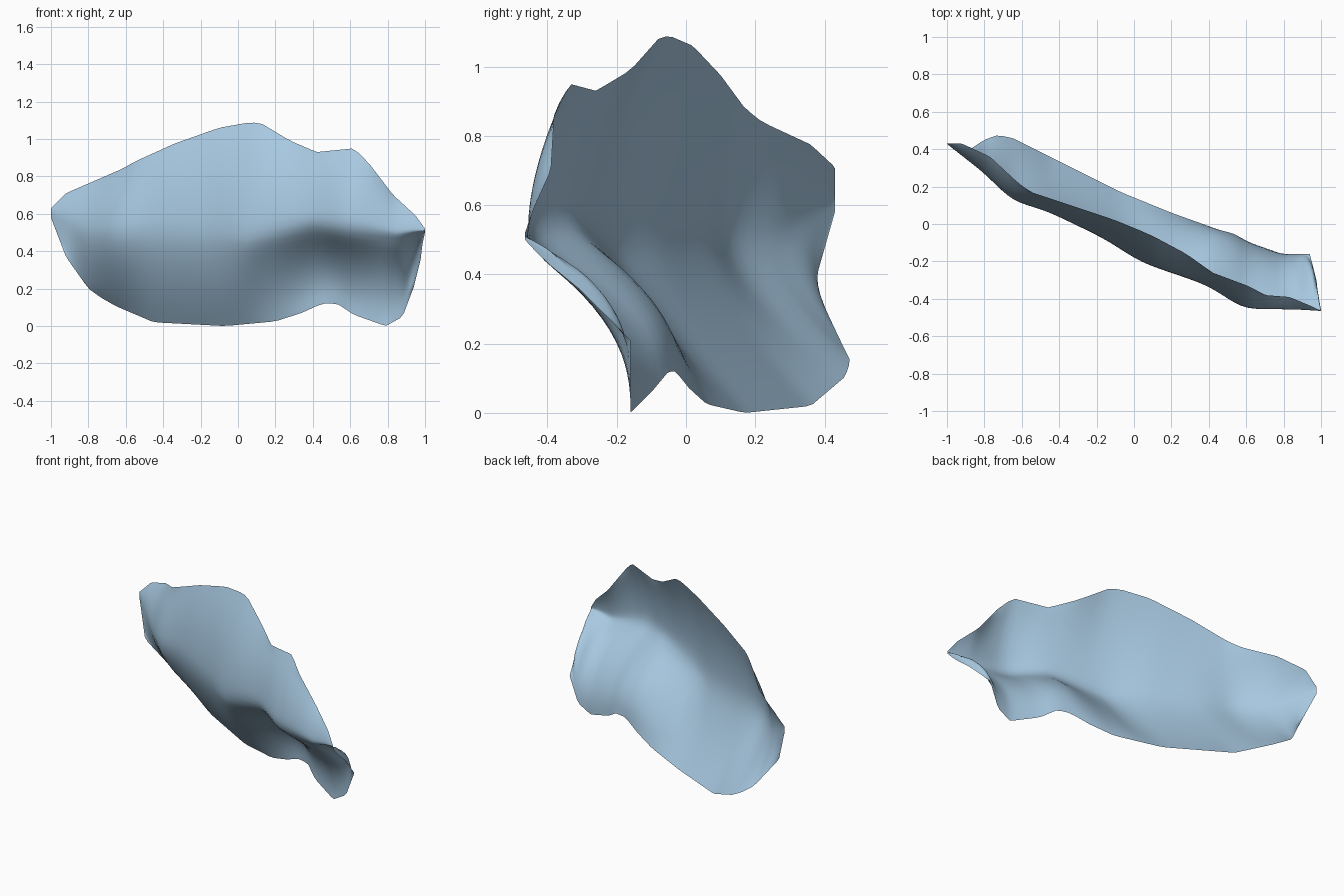
import bpy, bmesh, math

cube = bpy.data.objects.get("Cube")
if cube:
    bpy.data.objects.remove(cube, do_unlink=True)

COLUMNS, ROWS = 72, 14

# Rails running from the left tip to the right tip, each point is (x, y, z)
top_rail = [(-1, .43, .63), (-.92, .43, .71), (-.77, .36, .775), (-.62, .22, .84),
            (-.55, .17, .88), (-.34, .1, .975), (-.1, .02, 1.06), (.07, -.05, 1.09),
            (.13, -.08, 1.08), (.28, -.16, .99), (.42, -.26, .93), (.62, -.335, .95),
            (.7, -.38, .87), (.83, -.39, .7), (.95, -.44, .59), (1, -.465, .52)]
ridge_rail = [(-1, .43, .6), (-.8, .27, .5), (-.65, .12, .5), (-.47, .07, .52),
              (-.14, -.09, .5), (.03, -.21, .46), (.4, -.335, .53), (.58, -.46, .5),
              (.85, -.46, .47), (1, -.465, .51)]
bottom_rail = [(-1, .43, .58), (-.92, .37, .37), (-.8, .45, .2), (-.73, .475, .15),
               (-.65, .46, .105), (-.45, .36, .02), (-.07, .17, 0), (.2, .06, .025),
               (.34, .01, .07), (.45, -.03, .12), (.53, -.05, .12), (.62, -.1, .06),
               (.79, -.16, 0), (.88, -.16, .05), (.94, -.16, .21), (.98, -.32, .37),
               (.986, -.41, .44), (1, -.465, .5)]


def lerp(a, b, t):
    return a + (b - a) * t


def sample(rail, x):
    """Return y and z of the rail at the given x."""
    for a, b in zip(rail, rail[1:]):
        if x <= b[0]:
            t = (x - a[0]) / (b[0] - a[0])
            return lerp(a[1], b[1], t), lerp(a[2], b[2], t)
    return rail[-1][1:]


def section(x):
    """Cross-section: rounded brow, then an arc on one half and a shelf on the other."""
    (yt, zt), (yr, zr), (yb, zb) = (sample(r, x) for r in (top_rail, ridge_rail, bottom_rail))
    shelf = min(1, max(0, (x + .1) / .5))
    points = []
    for i in range(ROWS + 1):
        s = i / ROWS
        points.append((x, lerp(yt, yr, 1 - (1 - s) ** 2), lerp(zt, zr, s)))
    for i in range(1, ROWS + 1):
        s = i / ROWS
        depth = lerp(s ** 1.5, 1 - (1 - s) ** 2.3, shelf)
        points.append((x, lerp(yr, yb, depth), lerp(zr, zb, s)))
    return points


# Bent sheet lofted across the rails, with closer columns near both tips
bm = bmesh.new()
grid = []
for c in range(COLUMNS + 1):
    x = -math.cos(math.pi * c / COLUMNS)
    grid.append([bm.verts.new(p) for p in section(x)])
for left, right in zip(grid, grid[1:]):
    for j in range(len(left) - 1):
        bm.faces.new((left[j], left[j + 1], right[j + 1], right[j]))

# Soften the interior while the outline stays put
inner = [v for v in bm.verts if not v.is_boundary]
for _ in range(8):
    bmesh.ops.smooth_vert(bm, verts=inner, factor=0.5, use_axis_y=True)

for face in bm.faces:
    face.smooth = True
mesh = bpy.data.meshes.new("curved_shell")
bm.to_mesh(mesh)
bm.free()
shell = bpy.data.objects.new("curved_shell", mesh)
bpy.context.collection.objects.link(shell)

# Pale blue material
blue = bpy.data.materials.new("pale_blue")
blue.use_nodes = True
colour = (0.39, 0.58, 0.75, 1)
blue.diffuse_color = colour
blue.node_tree.nodes["Principled BSDF"].inputs["Base Color"].default_value = colour
mesh.materials.append(blue)
